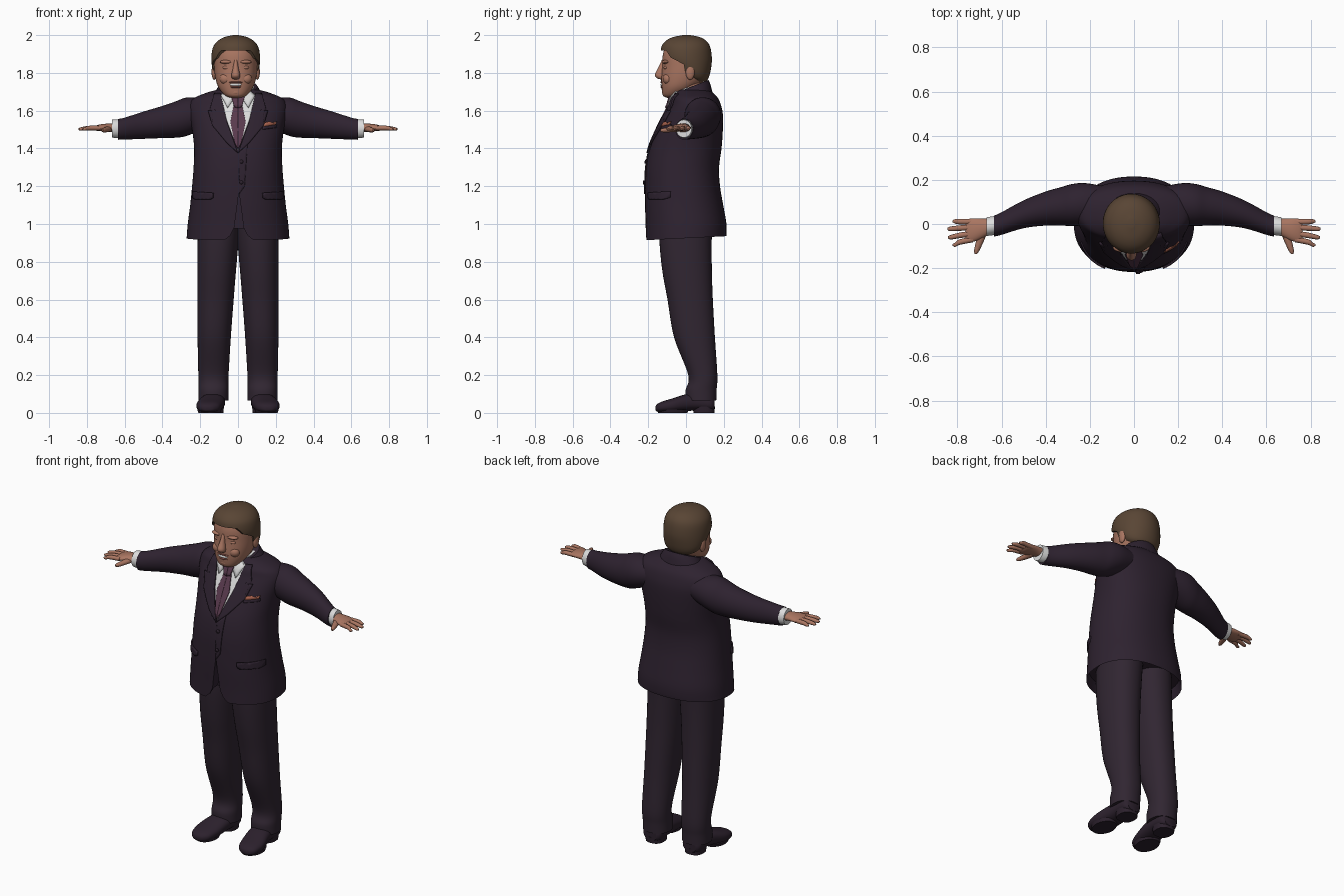
import bpy, bmesh, math
from mathutils import Vector, Matrix
from mathutils.bvhtree import BVHTree

cube = bpy.data.objects.get("Cube")
if cube:
    bpy.data.objects.remove(cube)


def material(name, rgb):
    m = bpy.data.materials.new(name)
    m.use_nodes = True
    m.diffuse_color = (*rgb, 1)
    m.node_tree.nodes["Principled BSDF"].inputs["Base Color"].default_value = (*rgb, 1)
    return m


SUIT = material("dark plum suit", (.027, .016, .029))
TROUSER = material("plum trousers", (.030, .019, .031))
SHOE = material("dark shoe", (.025, .015, .026))
SHIRT = material("white shirt", (.72, .72, .72))
TIE = material("mauve tie", (.10, .042, .075))
SKIN = material("skin", (.40, .18, .12))
LIP = material("lip", (.27, .09, .07))
HAIR = material("brown hair", (.10, .06, .035))
CLOTH = material("orange handkerchief", (.42, .13, .08))
made = []


def finish(name, bm, mat, mirror=False):
    """Turn a bmesh into a named object, optionally mirrored across x."""
    me = bpy.data.meshes.new(name)
    bm.to_mesh(me)
    bm.free()
    me.materials.append(mat)
    ob = bpy.data.objects.new(name, me)
    bpy.context.collection.objects.link(ob)
    if mirror:
        mod = ob.modifiers.new("mirror", "MIRROR")
        mod.use_mirror_merge = False
    made.append(ob)
    return ob


def spline(rows, steps):
    """Smooth the sparse rows with a Catmull-Rom curve."""
    out = []
    for i in range(len(rows) - 1):
        p0, p1, p2, p3 = (rows[max(0, min(len(rows) - 1, i + k))] for k in (-1, 0, 1, 2))
        for s in range(steps):
            t = s / steps
            out.append([.5 * (2 * b + (c - a) * t + (2 * a - 5 * b + 4 * c - d) * t * t
                              + (3 * b - a - 3 * c + d) * t ** 3)
                        for a, b, c, d in zip(p0, p1, p2, p3)])
    return out + [list(rows[-1])]


def loft_bm(rows, axis="z", segs=32, power=2, steps=4, shear=0):
    """Rows are (position along axis, centre a, centre b, radius a, radius b)."""
    bm, rings = bmesh.new(), []
    for t, ca, cb, ra, rb in spline(rows, steps):
        ring = []
        for k in range(segs):
            c, s = math.cos(math.tau * k / segs), math.sin(math.tau * k / segs)
            a = ca + ra * math.copysign(abs(c) ** (2 / power), c)
            b = cb + rb * math.copysign(abs(s) ** (2 / power), s)
            co = {"z": (a, b, t + shear * b), "x": (t, a, b), "y": (a, t, b)}[axis]
            ring.append(bm.verts.new(co))
        rings.append(ring)
    for r, q in zip(rings, rings[1:]):
        for k in range(segs):
            j = (k + 1) % segs
            bm.faces.new((r[k], r[j], q[j], q[k]))
    bm.faces.new(rings[0])
    bm.faces.new(rings[-1])
    bmesh.ops.recalc_face_normals(bm, faces=bm.faces)
    return bm


def loft(name, mat, rows, mirror=False, **kw):
    return finish(name, loft_bm(rows, **kw), mat, mirror)


def ball(name, mat, centre, radii):
    bm = bmesh.new()
    bmesh.ops.create_uvsphere(bm, u_segments=20, v_segments=12, radius=1,
                              matrix=Matrix.Translation(centre) @ Matrix.Diagonal((*radii, 1)))
    return finish(name, bm, mat)


def prism_cutter(name, outline, direction, target):
    """Extrude an outline and subtract it from the target."""
    bm = bmesh.new()
    face = bm.faces.new([bm.verts.new(p) for p in outline])
    new = bmesh.ops.extrude_face_region(bm, geom=[face])["geom"]
    bmesh.ops.translate(bm, vec=direction, verts=[v for v in new if isinstance(v, bmesh.types.BMVert)])
    bmesh.ops.recalc_face_normals(bm, faces=bm.faces)
    ob = finish(name, bm, target.data.materials[0])
    made.remove(ob)
    ob.hide_render = True
    ob.hide_viewport = True
    ob.display_type = "WIRE"
    mod = target.modifiers.new("cut", "BOOLEAN")
    mod.operation, mod.solver, mod.object = "DIFFERENCE", "EXACT", ob


# Jacket body, with a hollow hem that dips towards the front
bm = loft_bm([(.925, 0, 0, .272, .213), (1, 0, 0, .266, .214), (1.1, 0, -.01, .253, .207),
              (1.2, 0, -.018, .243, .198), (1.3, 0, -.018, .235, .193), (1.4, 0, -.002, .232, .19),
              (1.5, 0, .022, .243, .173), (1.58, 0, .042, .258, .153), (1.63, 0, .05, .258, .135),
              (1.665, 0, .048, .235, .122), (1.69, 0, .045, .18, .102), (1.707, 0, .04, .125, .085),
              (1.715, 0, .035, .08, .06)], segs=64, power=2.25)
for v in bm.verts:
    if v.co.z < .93:
        v.co.z += .05 * v.co.y
hem = min(bm.faces, key=lambda f: f.calc_center_median().z)
bmesh.ops.inset_region(bm, faces=[hem], thickness=.014)
bmesh.ops.translate(bm, vec=(0, 0, .06), verts=hem.verts)
torso_tree = BVHTree.FromBMesh(bm)
jacket = finish("jacket_body", bm, SUIT)
prism_cutter("jacket_opening_cutter", [(x, -.3, z) for x, z in (
    (.005, 1.17), (.03, .98), (.05, .94), (.1, .9), (-.09, .9), (-.04, .94), (-.02, .98))],
    (0, .14, 0), jacket)


def draped(name, mat, outline, lift, thick=.006, mirror=False):
    """Lay a thin plate, outlined in x and z, on the front of the jacket."""
    bm = bmesh.new()
    bm.faces.new([bm.verts.new((x, 0, z)) for x, z in outline])
    for _ in range(4):
        bmesh.ops.triangulate(bm, faces=bm.faces)
        long = [e for e in bm.edges if e.calc_length() > .02]
        if long:
            bmesh.ops.subdivide_edges(bm, edges=long, cuts=1, use_grid_fill=True)
    bmesh.ops.triangulate(bm, faces=bm.faces)
    for v in bm.verts:
        hit = torso_tree.ray_cast(Vector((v.co.x, -1, v.co.z)), Vector((0, 1, 0)))[0]
        v.co.y = (hit.y if hit else -.04) - lift
    bmesh.ops.recalc_face_normals(bm, faces=bm.faces)
    ob = finish(name, bm, mat, mirror)
    mod = ob.modifiers.new("thickness", "SOLIDIFY")
    mod.thickness, mod.offset = thick, 0
    return ob


# Shirt front, tie, lapels and pockets
draped("shirt_front", SHIRT, [(0, 1.39), (.06, 1.55), (.095, 1.68), (.06, 1.705), (0, 1.705)], .003, mirror=True)
draped("shirt_collar_points", SHIRT, [(.018, 1.67), (.055, 1.615), (.09, 1.68), (.06, 1.708)], .011, mirror=True)
draped("tie_blade", TIE, [(0, 1.395), (.018, 1.43), (.04, 1.54), (.022, 1.63), (0, 1.63)], .009, mirror=True)
draped("tie_knot", TIE, [(0, 1.615), (.02, 1.62), (.034, 1.67), (.028, 1.685), (0, 1.685)], .016, .009, mirror=True)
draped("lapels", SUIT, [(0, 1.375), (.058, 1.54), (.092, 1.69), (.125, 1.69), (.145, 1.62),
                        (.11, 1.595), (.158, 1.6), (.135, 1.52), (.06, 1.43)], .007, .009, mirror=True)
draped("front_overlap", SUIT, [(.008, 1.16), (.004, 1.38), (.05, 1.42), (.035, 1.2)], .003)
draped("pocket_flaps", SUIT, [(.13, 1.165), (.238, 1.172), (.24, 1.14), (.225, 1.13), (.145, 1.13), (.132, 1.138)],
       .005, .009, mirror=True)
draped("breast_pocket", SUIT, [(.13, 1.5), (.205, 1.51), (.205, 1.527), (.13, 1.517)], .004)
draped("handkerchief", CLOTH, [(.135, 1.516), (.2, 1.526), (.205, 1.543), (.18, 1.535), (.165, 1.542), (.135, 1.535)],
       .008)
for i, z in enumerate((1.33, 1.22)):
    draped(f"button_{i + 1}", SHOE, [(.018 + .01 * math.cos(a * math.pi / 6), z + .01 * math.sin(a * math.pi / 6))
                                     for a in range(12)], .009)

# Sleeves, cuffs and hands
loft("sleeves", SUIT, [(.13, .09, 1.59, .08, .07), (.22, .09, 1.578, .095, .092), (.28, .086, 1.566, .095, .102),
                       (.33, .08, 1.553, .087, .096), (.4, .07, 1.54, .077, .085), (.5, .044, 1.523, .063, .072),
                       (.6, .002, 1.505, .051, .058), (.635, -.01, 1.501, .047, .055)], mirror=True, axis="x")
loft("shirt_cuffs", SHIRT, [(.6, 0, 1.505, .042, .046), (.64, -.008, 1.504, .043, .049),
                            (.668, -.012, 1.505, .042, .047)], mirror=True, axis="x")
loft("palms", SKIN, [(.64, -.008, 1.508, .032, .026), (.68, -.018, 1.51, .042, .022), (.72, -.026, 1.51, .052, .019),
                     (.75, -.03, 1.508, .053, .014), (.762, -.03, 1.507, .046, .008)], mirror=True, axis="x")
for name, y0, x1, y1 in (("index", -.07, .822, -.094), ("middle", -.043, .842, -.06),
                         ("ring", -.015, .845, -.022), ("little", .01, .822, .012)):
    loft(f"{name}_fingers", SKIN, [(.73, y0, 1.508, .013, .012), (.79, (y0 + y1) / 2, 1.508, .0125, .012),
                                   (x1 - .012, y1, 1.503, .010, .009), (x1, y1, 1.502, .004, .004)],
         mirror=True, axis="x", segs=12)
loft("thumbs", SKIN, [(-.035, .685, 1.505, .022, .016), (-.075, .697, 1.5, .018, .014),
                      (-.12, .712, 1.496, .012, .011), (-.136, .716, 1.496, .005, .005)],
     mirror=True, axis="y", segs=14)

# Trousers and shoes
loft("trouser_legs", TROUSER, [(.065, .13, .08, .079, .08), (.12, .13, .08, .079, .082), (.2, .13, .089, .08, .077),
                               (.4, .126, .045, .088, .108), (.6, .119, .022, .096, .12), (.75, .113, .006, .102, .131),
                               (.9, .106, -.002, .108, .138), (1.03, .1, 0, .11, .14)],
     mirror=True, segs=40, power=2.2, steps=6)
loft("shoes", SHOE, [(.152, .13, .05, .04, .034), (.13, .13, .052, .058, .042), (.06, .13, .058, .062, .045),
                     (0, .137, .054, .066, .045), (-.07, .15, .04, .07, .037), (-.13, .155, .031, .058, .028),
                     (-.155, .158, .026, .034, .018), (-.162, .158, .024, .012, .008)],
     mirror=True, axis="y", power=2.4)
loft("shoe_heels", SHOE, [(0, .13, .095, .052, .056), (.035, .13, .095, .056, .058)], mirror=True, steps=1, power=2.5)
loft("shoe_soles", SHOE, [(0, .152, -.07, .058, .078), (.018, .152, -.07, .064, .084)], mirror=True, steps=1)

# Neck and tilted collars
loft("neck", SKIN, [(1.65, 0, .02, .075, .07), (1.79, -.008, .015, .078, .075)])
loft("shirt_collar", SHIRT, [(1.64, 0, .025, .09, .085), (1.72, 0, .025, .086, .08)], shear=.28)
loft("jacket_collar", SUIT, [(1.64, 0, .035, .15, .105), (1.685, 0, .035, .12, .095),
                             (1.715, 0, .032, .102, .087)], shear=.4)

# Head and face
HX = -.012
loft("head", SKIN, [(1.668, HX, -.075, .025, .025), (1.68, HX, -.07, .056, .052), (1.72, HX, -.038, .09, .091),
                    (1.77, HX, -.012, .107, .119), (1.83, HX, 0, .114, .126), (1.9, HX, 0, .113, .122),
                    (1.95, HX, 0, .09, .1), (1.98, HX, 0, .04, .05)], segs=48, power=2.15)
loft("nose", SKIN, [(1.87, HX, -.115, .008, .012), (1.825, HX, -.128, .015, .02), (1.79, HX, -.139, .023, .026),
                    (1.772, HX, -.134, .02, .02), (1.766, HX, -.128, .009, .008)], segs=20)
ball("teeth", SHIRT, (HX, -.124, 1.738), (.032, .011, .009))
ball("upper_lip", LIP, (HX, -.123, 1.75), (.037, .013, .006))
ball("lower_lip", LIP, (HX, -.12, 1.725), (.032, .015, .007))
ball("chin", SKIN, (HX, -.1, 1.698), (.04, .028, .022))
for side, s in (("left", 1), ("right", -1)):
    ball(f"{side}_cheek", SKIN, (HX + s * .052, -.095, 1.768), (.034, .028, .03))
    ball(f"{side}_brow", SKIN, (HX + s * .047, -.105, 1.858), (.037, .022, .011))
    ball(f"{side}_eyelid", SKIN, (HX + s * .046, -.105, 1.828), (.024, .014, .011))
    ball(f"{side}_ear", SKIN, (HX + s * .114, .022, 1.805), (.014, .024, .042))

# Hair, cut back around the face
hair = loft("hair", HAIR, [(1.755, HX, .065, .07, .042), (1.775, HX, .05, .1, .07), (1.81, HX, .028, .12, .102),
                           (1.87, HX, .004, .129, .133), (1.93, HX, -.001, .122, .131), (1.965, HX, 0, .1, .112),
                           (1.988, HX, .002, .063, .075), (2, HX, .004, .015, .02)], segs=56, steps=6)
prism_cutter("hairline_cutter", [(-.4, y, z) for y, z in (
    (-.3, 1.5), (-.3, 1.922), (-.105, 1.918), (-.08, 1.88), (-.04, 1.86), (-.012, 1.845),
    (-.006, 1.8), (.02, 1.81), (.04, 1.8), (.05, 1.5))], (.8, 0, 0), hair)

# Smooth shading that keeps sharp edges
for ob in bpy.context.selected_objects:
    ob.select_set(False)
for ob in made:
    ob.select_set(True)
bpy.context.view_layer.objects.active = jacket
bpy.ops.object.shade_smooth_by_angle(angle=math.radians(40))
